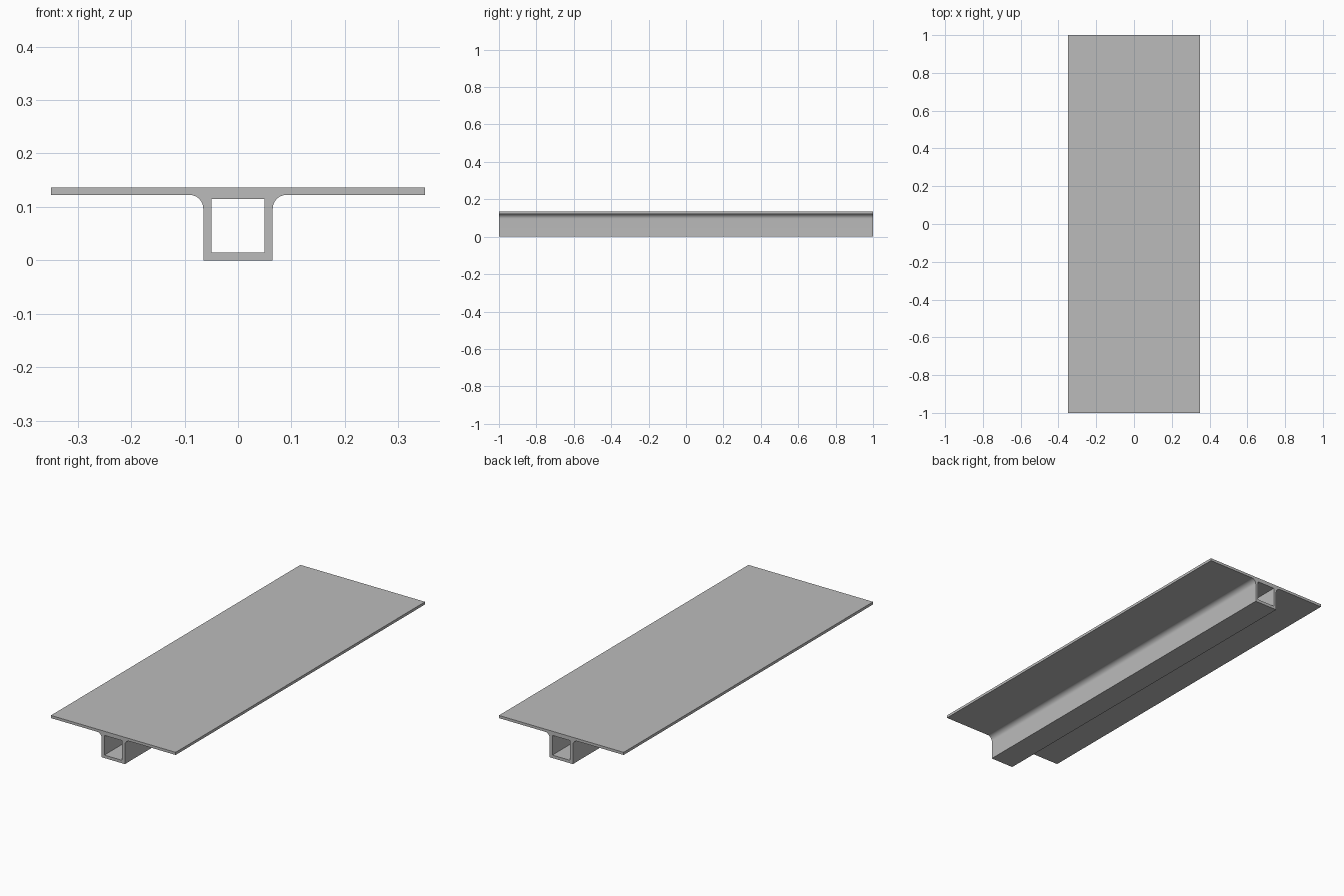
import bpy, bmesh, math
from mathutils import Vector

old = bpy.data.objects.get("Cube")
if old:
    bpy.data.objects.remove(old, do_unlink=True)

# Section dimensions
LENGTH = 2.0
FLANGE, TOP, UNDER = 0.35, 0.136, 0.1225
TUBE, BORE, WALL = 0.065, 0.05, 0.015
FILLET, STEPS = 0.026, 12

# Plain grey metal
grey = bpy.data.materials.new("grey metal")
grey.use_nodes = True
colour = (0.5, 0.5, 0.5, 1)
grey.diffuse_color = colour
grey.node_tree.nodes["Principled BSDF"].inputs["Base Color"].default_value = colour


def add_loop(bm, points):
    """Closed outline in the front plane."""
    verts = [bm.verts.new((x, -LENGTH / 2, z)) for x, z in points]
    return [bm.edges.new((a, b)) for a, b in zip(verts, verts[1:] + verts[:1])]


# Right half of the outline: tube wall, fillet, flange
half = [(TUBE, 0)]
for i in range(STEPS + 1):
    a = math.pi - i / STEPS * math.pi / 2
    half.append((TUBE + FILLET + FILLET * math.cos(a),
                 UNDER - FILLET + FILLET * math.sin(a)))
half += [(FLANGE, UNDER), (FLANGE, TOP)]
outline = half + [(-x, z) for x, z in reversed(half)]

# Square bore through the tube
low, high = WALL, WALL + 2 * BORE
bore = [(-BORE, low), (BORE, low), (BORE, high), (-BORE, high)]

# Fill the section and extrude it along the length
bm = bmesh.new()
edges = add_loop(bm, outline) + add_loop(bm, bore)
bmesh.ops.triangle_fill(bm, use_beauty=True, edges=edges, normal=Vector((0, -1, 0)))
result = bmesh.ops.extrude_face_region(bm, geom=bm.faces[:], use_keep_orig=True)
moved = [g for g in result["geom"] if isinstance(g, bmesh.types.BMVert)]
bmesh.ops.translate(bm, verts=moved, vec=(0, LENGTH, 0))
bmesh.ops.recalc_face_normals(bm, faces=bm.faces[:])

mesh = bpy.data.meshes.new("flanged_box_beam")
bm.to_mesh(mesh)
bm.free()
mesh.materials.append(grey)
beam = bpy.data.objects.new("flanged_box_beam", mesh)
bpy.context.collection.objects.link(beam)

# Smooth fillets, crisp corners
bpy.ops.object.select_all(action="DESELECT")
beam.select_set(True)
bpy.context.view_layer.objects.active = beam
bpy.ops.object.shade_smooth_by_angle(angle=math.radians(30))
